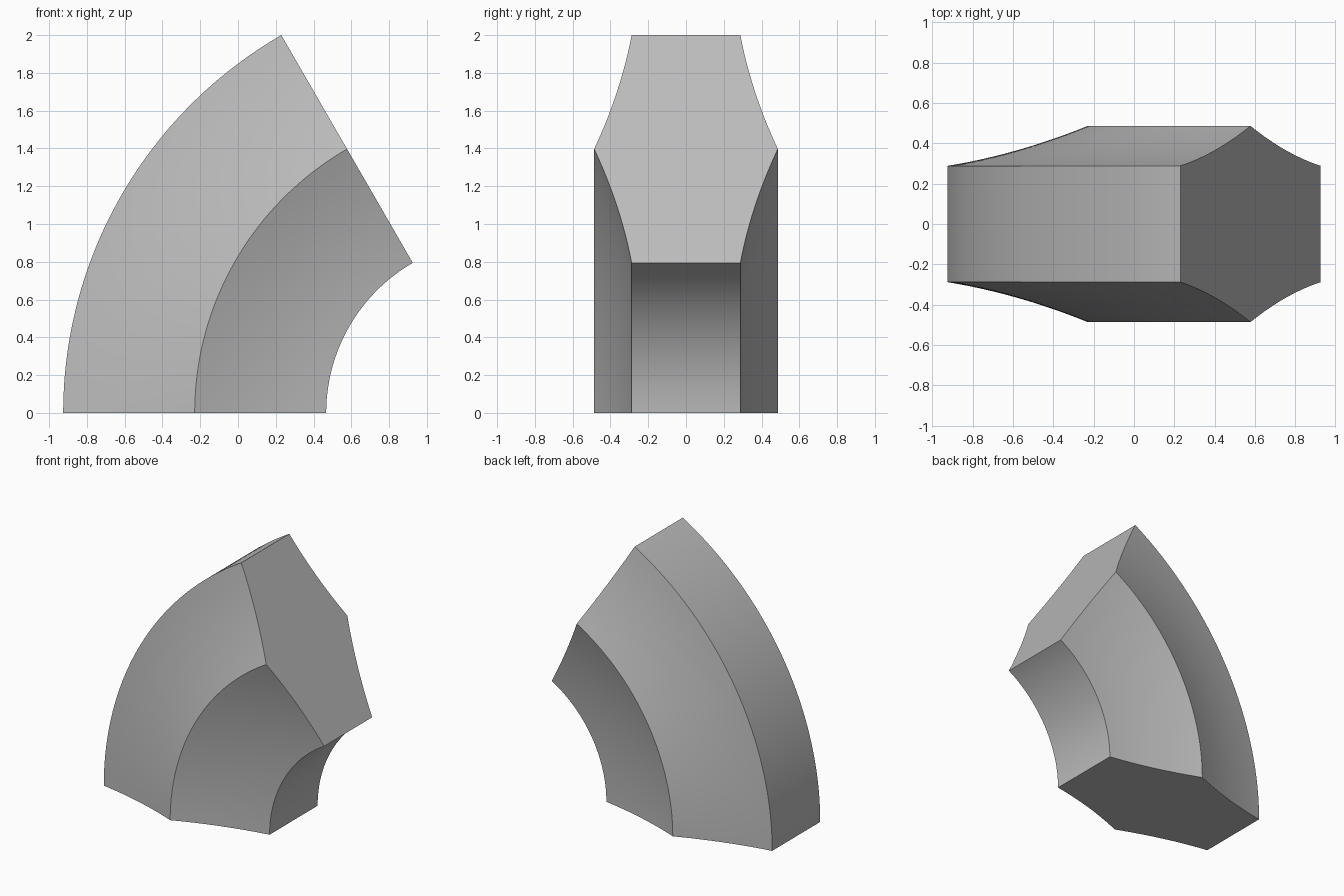
import bpy, bmesh, math
from mathutils import Vector

cube = bpy.data.objects.get("Cube")
if cube:
    bpy.data.objects.remove(cube, do_unlink=True)

ANGLE = math.radians(60)
OUTER = 2 / math.sin(ANGLE)      # radius of the outer wall
INNER = 0.917                    # radius of the inner wall
RIDGE = (OUTER + INNER) / 2      # radius of the side ridges
EDGE_HALF, RIDGE_HALF = 0.288, 0.486
SAG = 0.021                      # hollow of the side walls
AXIS_X = (OUTER + INNER * math.cos(ANGLE)) / 2
STEPS, SWEEP = 12, 48

# Material
grey = bpy.data.materials.new("light grey")
grey.use_nodes = True
colour = (0.5, 0.5, 0.5, 1)
grey.diffuse_color = colour
grey.node_tree.nodes["Principled BSDF"].inputs["Base Color"].default_value = colour


def half_width(r):
    """Half thickness at radius r: two shallow hollows meeting at the ridge."""
    t = abs(r - RIDGE) / (OUTER - RIDGE)
    return RIDGE_HALF + (EDGE_HALF - RIDGE_HALF) * t - 4 * SAG * t * (1 - t)


# Cross-section: front side outwards, back side inwards
radii = [INNER + (OUTER - INNER) * i / (2 * STEPS) for i in range(2 * STEPS + 1)]
section = [(r, -half_width(r)) for r in radii]
section += [(r, half_width(r)) for r in reversed(radii)]

# Sweep the section around the bend axis
bm = bmesh.new()
face = bm.faces.new([bm.verts.new((AXIS_X - r, y, 0)) for r, y in section])
bmesh.ops.spin(bm, geom=[face] + face.edges[:] + face.verts[:],
               cent=Vector((AXIS_X, 0, 0)), axis=Vector((0, 1, 0)),
               angle=ANGLE, steps=SWEEP)
bmesh.ops.recalc_face_normals(bm, faces=bm.faces[:])

mesh = bpy.data.meshes.new("curved_segment")
bm.to_mesh(mesh)
bm.free()
mesh.materials.append(grey)
segment = bpy.data.objects.new("curved_segment", mesh)
bpy.context.collection.objects.link(segment)

# Smooth walls, crisp borders
bpy.context.view_layer.objects.active = segment
segment.select_set(True)
bpy.ops.object.shade_smooth_by_angle(angle=math.radians(25))
